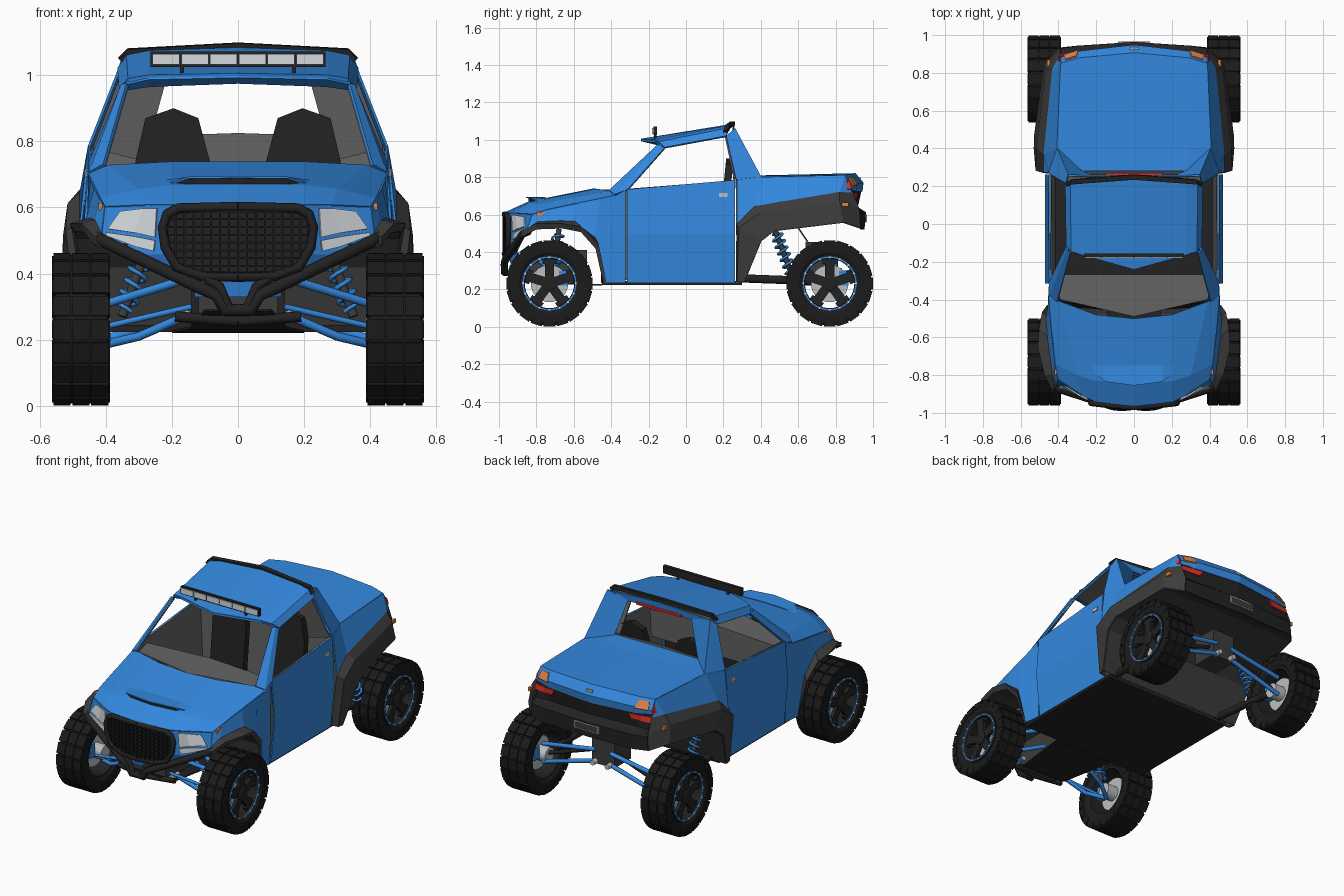
import bpy, bmesh, math
from mathutils import Vector, Matrix

COLORS = {"body_blue": (.034, .25, .74), "flare_charcoal": (.045, .045, .045), "tyre_black": (.011, .011, .011),
          "trim_black": (.016, .016, .016), "interior_grey": (.13, .13, .13), "metal_silver": (.5, .52, .54),
          "lens_white": (.66, .7, .73), "marker_orange": (.75, .22, .06), "tail_red": (.72, .03, .02)}
MATS = []
for n, c in COLORS.items():
    m = bpy.data.materials.new(n)
    m.diffuse_color = (*c, 1)
    MATS.append(m)
BLUE, CHAR, TYRE, BLACK, GREY, SILVER, LENS, ORANGE, RED = range(9)


def link(name, me):
    ob = bpy.data.objects.new(name, me)
    bpy.context.scene.collection.objects.link(ob)
    return ob


def finish(name, bm, solid=0.0):
    bmesh.ops.recalc_face_normals(bm, faces=bm.faces)
    me = bpy.data.meshes.new(name)
    bm.to_mesh(me)
    bm.free()
    for m in MATS:
        me.materials.append(m)
    ob = link(name, me)
    if solid:
        s = ob.modifiers.new("thickness", 'SOLIDIFY')
        s.thickness, s.offset = solid, 0
    return ob


def sheet(name, rows, mat, solid=.008):
    """Panel skinned between rows of points, mirrored across x = 0."""
    bm = bmesh.new()
    for s in (1, -1):
        g = [[bm.verts.new((x * s, y, z)) for x, y, z in r] for r in rows]
        for a, b in zip(g, g[1:]):
            for j in range(len(a) - 1):
                bm.faces.new((a[j], a[j + 1], b[j + 1], b[j])).material_index = mat
    bmesh.ops.remove_doubles(bm, verts=bm.verts, dist=.0005)
    return finish(name, bm, solid)


def cube(bm, c, size, mat, mx=Matrix()):
    r = bmesh.ops.create_cube(bm, size=1, matrix=mx @ Matrix.Translation(c) @ Matrix.Diagonal((*size, 1)))
    for f in {f for v in r["verts"] for f in v.link_faces}:
        f.material_index = mat


def boxes(name, items, mirror=False):
    bm = bmesh.new()
    for c, size, mat in items:
        for s in ((1, -1) if mirror else (1,)):
            cube(bm, (c[0] * s, c[1], c[2]), size, mat)
    return finish(name, bm)


def tube(name, pts, r, mat, res=2):
    for s in (1, -1):
        cu = bpy.data.curves.new(name, 'CURVE')
        cu.dimensions, cu.bevel_depth, cu.bevel_resolution, cu.use_fill_caps = '3D', r, res, True
        sp = cu.splines.new('POLY')
        sp.points.add(len(pts) - 1)
        for p, q in zip(sp.points, pts):
            p.co = (q[0] * s, q[1], q[2], 1)
        tmp = link("tmp", cu)
        me = bpy.data.meshes.new_from_object(tmp)
        bpy.data.objects.remove(tmp)
        me.materials.clear()
        me.materials.append(MATS[mat])
        link(name + ("_right" if s > 0 else "_left"), me)


def shock(name, a, b, R=.03, turns=6):
    a, b = Vector(a), Vector(b)
    d = (b - a).normalized()
    u = d.orthogonal().normalized()
    v = d.cross(u)
    n = turns * 10
    tube(name + "_spring", [a.lerp(b, .08 + .84 * i / n) + R * (u * math.cos(i * math.pi / 5) + v * math.sin(i * math.pi / 5))
                            for i in range(n + 1)], .007, BLUE, res=1)
    tube(name + "_damper", [a, b], .015, CHAR)


# --- front body: hood, scoop, fenders, nose ---
nose = [(0, -.965, .61), (.2, -.94, .605), (.28, -.9, .605), (.40, -.82, .60)]
sheet("hood", [nose,
               [(0, -.84, .667), (.2, -.83, .664), (.3, -.8, .652), (.415, -.74, .625)],
               [(0, -.50, .735), (.2, -.48, .735), (.39, -.41, .725), (.45, -.38, .70)]], BLUE)
sheet("hood_scoop", [[(0, -.855, .692), (.15, -.835, .69), (.21, -.79, .670)],
                     [(0, -.75, .690), (.15, -.75, .686), (.23, -.73, .678)]], BLUE, .006)
sheet("scoop_slot", [[(0, -.84, .69), (.15, -.82, .688), (.20, -.79, .672)],
                     [(0, -.835, .66), (.15, -.82, .66), (.20, -.79, .66)]], BLACK)
arch = [(.41, -.85, .52), (.43, -.79, .56), (.455, -.60, .565), (.462, -.49, .48), (.452, -.44, .235)]
sheet("front_fender", [[(.40, -.82, .60), (.415, -.74, .625), (.432, -.58, .658), (.442, -.46, .683),
                        (.45, -.38, .70), (.447, -.325, .732)], arch + [(.44, -.325, .235)]], BLUE)
lip = [(.43, -.88, .485), (.46, -.80, .525), (.49, -.66, .53), (.485, -.56, .51), (.475, -.48, .42), (.452, -.44, .24)]
sheet("front_flare", [[arch[0], arch[1], (.447, -.66, .565), *arch[2:]],
                      [(.43, -.88, .51), (.47, -.80, .55), (.505, -.66, .55), (.50, -.56, .535),
                       (.485, -.47, .44), (.457, -.43, .24)], lip], CHAR)
sheet("front_liner", [lip, [(.14, y, z) for x, y, z in lip]], CHAR)
sheet("nose_panel", [nose[1:], [(.21, -.935, .46), (.30, -.89, .46), (.41, -.85, .51)],
                     [(.13, -.93, .38), (.19, -.91, .39), (.26, -.88, .455)]], BLUE)
sheet("headlight_upper", [[(.245, -.929, .597), (.285, -.909, .597), (.355, -.862, .588)],
                          [(.25, -.926, .51), (.31, -.902, .523), (.392, -.862, .535)]], LENS)
sheet("headlight_lower", [[(.25, -.922, .50), (.31, -.898, .512), (.398, -.865, .525)],
                          [(.255, -.922, .468), (.31, -.898, .482), (.398, -.865, .515)]], LENS)

# --- grille: dark plate, frame and grid clipped to its outline ---
half = [(0, .602), (.18, .598), (.215, .58), (.228, .54), (.22, .48), (.185, .42), (.11, .392), (0, .39)]
depth = lambda x, o=0: -.967 + .15 * abs(x) ** 1.3 - o
sheet("grille_plate", [[(x, depth(x), z) for x, z in half], [(0, depth(0), z) for x, z in half]], BLACK)
tube("grille_frame", [(x, depth(x, .004), z) for x, z in half], .015, BLACK)


def grille_width(z):
    for (x0, z0), (x1, z1) in zip(half[1:], half[2:]):
        if z1 <= z <= z0:
            return x0 + (x1 - x0) * (z0 - z) / max(z0 - z1, 1e-6)
    return .1


bars = []
for j in range(9):
    z = .40 + j * .0235
    w = grille_width(z)
    for k in range(-8, 9):
        x = k * .027
        if abs(x) < w:
            bars += [((x, depth(x, .006), z), (.027, .014, .006), TYRE), ((x, depth(x, .006), z), (.006, .014, .0235), TYRE)]
boxes("grille_grid", bars)

# --- front bumper and lower structure ---
tube("bumper_bar", [(.43, -.84, .51), (.40, -.875, .495), (.11, -.967, .355), (.065, -.972, .335), (.04, -.97, .29), (0, -.965, .29)], .02, BLACK)
tube("bumper_brace", [(.10, -.96, .39), (.055, -.972, .36), (.03, -.972, .30)], .015, BLACK)
sheet("nose_skid", [[(0, -.95, .39), (.07, -.94, .39), (.12, -.9, .40)], [(0, -.93, .33), (.05, -.93, .33), (.13, -.88, .33)]], BLUE)
boxes("front_subframe", [((0, -.70, .33), (.24, .34, .16), CHAR)])
sheet("front_skid_plate", [[(0, -.92, .29), (.10, -.92, .29)], [(0, -.80, .235), (.15, -.80, .235)], [(0, -.45, .225), (.2, -.45, .225)]], BLACK)
tube("lower_crossbar", [(.19, -.88, .27), (0, -.89, .255)], .016, BLACK)

# --- doors and cabin ---
sheet("door", [[(.447, -.315, .735), (.45, .262, .785)], [(.466, -.315, .50), (.466, .262, .50)],
               [(.44, -.315, .235), (.44, .262, .235)]], BLUE)
sheet("door_lining", [[(.44, -.38, .715), (.438, -.315, .738), (.441, .262, .783)], [(.42, -.38, .25), (.42, -.315, .25), (.42, .262, .25)]], GREY)
boxes("door_handle", [((.457, .20, .705), (.012, .045, .022), SILVER)], True)
sheet("a_pillar", [[(.405, -.41, .728), (.335, -.15, .972)], [(.447, -.38, .705), (.35, -.14, .97)],
                   [(.447, -.31, .735), (.355, -.115, .955)]], BLUE, .01)
sheet("a_pillar_lining", [[(.402, -.40, .722), (.332, -.14, .965)], [(.44, -.31, .73), (.348, -.115, .95)]], GREY, .004)
sheet("roof", [[(0, -.24, 1.0), (.27, -.165, .995), (.33, -.145, .985), (.355, -.115, .957)],
               [(0, .25, 1.08), (.27, .235, 1.072), (.335, .225, 1.058), (.36, .215, 1.018)]], BLUE, .012)
sheet("ceiling", [[(0, -.16, .985), (.345, -.11, .96)], [(0, .22, 1.05), (.35, .205, 1.02)]], GREY, .004)
sheet("windshield_header", [[(0, -.24, .996), (.27, -.165, .99), (.34, -.14, .975)],
                            [(0, -.16, .978), (.27, -.12, .968), (.352, -.11, .955)]], BLUE)
sheet("rear_pillar", [[(.358, .215, 1.02), (.348, .26, 1.06), (.215, .25, 1.03)],
                      [(.45, .268, .785), (.405, .40, .80), (.285, .285, .808)]], BLUE)
sheet("rear_header", [[(0, .255, 1.075), (.348, .255, 1.058)], [(0, .25, 1.025), (.215, .25, 1.025)]], BLUE)
sheet("pillar_trim", [[(.208, .232, 1.02), (.35, .212, 1.015)], [(.285, .262, .74), (.44, .262, .78)]], GREY)
sheet("roof_spoiler", [[(0, .262, 1.088), (.33, .235, 1.071), (.355, .222, 1.045)],
                       [(0, .235, 1.086), (.33, .21, 1.068), (.352, .20, 1.04)]], BLACK, .022)
boxes("high_brake_light", [((0, .262, 1.032), (.30, .014, .012), RED)])
boxes("light_bar", [((0, -.165, 1.048), (.53, .02, .046), BLACK)]
      + [((x * .087, -.177, 1.048), (.082, .008, .032), LENS) for x in (-2.5, -1.5, -.5, .5, 1.5, 2.5)]
      + [((x, -.165, 1.02), (.012, .012, .04), BLACK) for x in (-.17, .17)])

# --- interior ---
sheet("dashboard", [[(0, -.49, .728), (.39, -.40, .718)], [(0, -.27, .735), (.43, -.27, .715)], [(0, -.28, .55), (.43, -.28, .55)]], GREY)
sheet("firewall", [[(0, -.46, .72), (.43, -.40, .70)], [(0, -.45, .235), (.43, -.43, .235)]], BLACK)
sheet("bulkhead", [[(0, .27, .825), (.29, .27, .815), (.44, .27, .783)], [(0, .275, .235), (.29, .275, .235), (.44, .275, .235)]], GREY)
boxes("floor", [((0, -.075, .234), (.87, .75, .02), BLACK)])
for s in (1, -1):
    bm = bmesh.new()
    out = [(-.115, .45), (-.115, .74), (-.085, .87), (0, .90), (.075, .87), (.11, .74), (.11, .45)]
    vs = [bm.verts.new((s * (.195 - x), .17 + (z - .45) * .1, z)) for x, z in out]
    f = bm.faces.new(vs)
    ex = bmesh.ops.extrude_face_region(bm, geom=[f])["geom"]
    bmesh.ops.translate(bm, verts=[v for v in ex if isinstance(v, bmesh.types.BMVert)], vec=(0, .04, 0))
    cube(bm, (s * .195, .02, .42), (.23, .36, .12), BLACK)
    for f in bm.faces:
        f.material_index = BLACK
    finish("seat", bm)

# --- rear body: deck, sides, flares, tail ---
sheet("rear_deck", [[(0, .28, .81), (.285, .28, .808), (.44, .28, .785)],
                    [(0, .40, .806), (.29, .40, .804), (.405, .40, .797)],
                    [(0, .905, .818), (.29, .878, .813), (.385, .85, .808)],
                    [(0, .945, .77), (.29, .912, .765), (.388, .88, .755)],
                    [(0, .94, .725), (.29, .905, .725), (.39, .88, .735)]], BLUE)
ra = [(.445, .272, .24), (.475, .272, .55), (.475, .37, .645), (.43, .82, .72), (.39, .89, .715)]
sheet("rear_side", [[(.45, .272, .785), (.405, .40, .80), (.385, .85, .808), (.39, .88, .735)], ra[1:]], BLUE)
rc = [(.49, .31, .24), (.527, .40, .46), (.525, .47, .515), (.475, .84, .56), (.395, .93, .53)]
sheet("rear_flare", [ra, [(.485, .275, .24), (.518, .285, .53), (.512, .40, .61), (.465, .82, .665), (.39, .925, .63)], rc], CHAR)
sheet("rear_underbody", [rc, [(.2, y, z) for x, y, z in rc], [(0, y, z) for x, y, z in rc]], CHAR)
sheet("tail_panel", [[(0, .935, .73), (.3, .9, .73), (.39, .88, .735)], [(0, .915, .64), (.3, .895, .64), (.385, .90, .64)],
                     [(0, .96, .61), (.3, .94, .605), (.39, .925, .61)], [(0, .95, .52), (.3, .94, .52), (.395, .93, .53)]], BLACK)
sheet("tail_light", [[(.25, .915, .718), (.33, .902, .718), (.392, .890, .718)], [(.27, .909, .685), (.33, .903, .685), (.392, .899, .685)]], RED)
sheet("rear_indicator", [[(.305, .888, .802), (.362, .870, .799)], [(.295, .918, .758), (.372, .894, .755)]], ORANGE)
sheet("side_tail_light", [[(.390, .862, .785), (.391, .878, .77)], [(.402, .86, .735), (.396, .885, .735)]], RED)
boxes("side_markers", [((.452, .845, .655), (.016, .05, .022), ORANGE), ((.416, -.775, .603), (.012, .05, .022), ORANGE)], True)
boxes("number_plate", [((0, .962, .58), (.17, .006, .045), SILVER), ((0, .964, .58), (.155, .006, .034), CHAR)])
boxes("deck_latch", [((0, .93, .79), (.04, .012, .016), SILVER)])

# --- suspension ---
for y in (-.82, -.62):
    tube("front_lower_arm", [(.15, y, .275), (.30, y * .7 - .22, .21), (.405, -.73, .185)], .013, BLUE)
    tube("front_upper_arm", [(.15, y, .385), (.395, -.73, .31)], .013, BLUE)
tube("steering_rod", [(.14, -.86, .30), (.40, -.80, .24)], .009, BLUE)
tube("front_arm_mount", [(.155, -.875, .275), (.155, -.80, .275)], .015, SILVER)
shock("front_shock", (.26, -.68, .52), (.35, -.71, .27))
shock("rear_shock", (.42, .475, .52), (.42, .57, .27))
tube("trailing_arm", [(.38, .28, .26), (.40, .55, .25), (.41, .77, .235)], .022, BLACK)
tube("rear_lower_link", [(.05, .80, .30), (.41, .80, .20)], .013, BLUE)
tube("rear_upper_link", [(.05, .80, .37), (.41, .80, .31)], .013, BLUE)
tube("drive_shaft", [(.05, .76, .36), (.42, .768, .235)], .012, BLACK)
tube("rear_link_mount", [(.05, .79, .30), (.05, .835, .30)], .016, SILVER)
boxes("rear_gearbox", [((0, .72, .37), (.15, .16, .17), CHAR)])
sheet("rear_frame_brace", [[(0, .60, .53), (.10, .60, .53)], [(0, .66, .44), (.07, .66, .44)]], CHAR)


# --- wheels ---
def lathe(bm, prof, mat, n=40):
    rings = [[bm.verts.new((u, r * math.cos(t * 2 * math.pi / n), r * math.sin(t * 2 * math.pi / n))) for u, r in prof] for t in range(n)]
    k = len(prof)
    for t in range(n):
        a, b = rings[t], rings[(t + 1) % n]
        for j in range(k):
            bm.faces.new((a[j], a[(j + 1) % k], b[(j + 1) % k], b[j])).material_index = mat


bm = bmesh.new()
lathe(bm, [(-.07, .145), (-.083, .165), (-.086, .205), (-.076, .225), (.076, .225), (.086, .205), (.083, .165), (.07, .145)], TYRE)
for t in range(20):
    mx = Matrix.Rotation(t * math.pi / 10, 4, 'X')
    for u in (-.057, 0, .057):
        cube(bm, (u, 0, .2245), (.052, .062, .013), TYRE, mx)
    for u in (-.083, .083):
        cube(bm, (u, 0, .205), (.010, .052, .034), TYRE, mx)
lathe(bm, [(-.072, .148), (-.072, .138), (.06, .132), (.078, .135), (.078, .150)], BLACK)
lathe(bm, [(.078, .135), (.078, .144), (.083, .144), (.083, .135)], BLUE)
for t in range(16):
    cube(bm, (.083, 0, .1395), (.006, .008, .012), LENS, Matrix.Rotation(t * math.pi / 8, 4, 'X'))
for t in range(5):
    mx = Matrix.Rotation(t * math.pi * .4, 4, 'X')
    cube(bm, (.055, 0, .08), (.022, .05, .10), BLACK, mx)
    cube(bm, (.055, 0, .118), (.02, .075, .03), BLACK, mx)
lathe(bm, [(.03, .001), (.03, .042), (.07, .042), (.076, .03), (.076, .001)], BLACK, 20)
lathe(bm, [(-.02, .001), (-.02, .10), (-.008, .10), (-.008, .001)], SILVER, 32)
lathe(bm, [(-.09, .001), (-.09, .045), (.03, .045), (.03, .001)], SILVER, 16)
cube(bm, (-.03, .075, .03), (.05, .05, .08), BLUE)
wheel = finish("wheel", bm)
wheel_mesh = wheel.data
bpy.data.objects.remove(wheel)
for label, y in (("front", -.73), ("rear", .768)):
    for side, s in (("right", 1), ("left", -1)):
        w = link(f"{label}_{side}_wheel", wheel_mesh)
        w.location = (.475 * s, y, .232)
        w.rotation_euler = (0, 0, 0 if s > 0 else math.pi)
